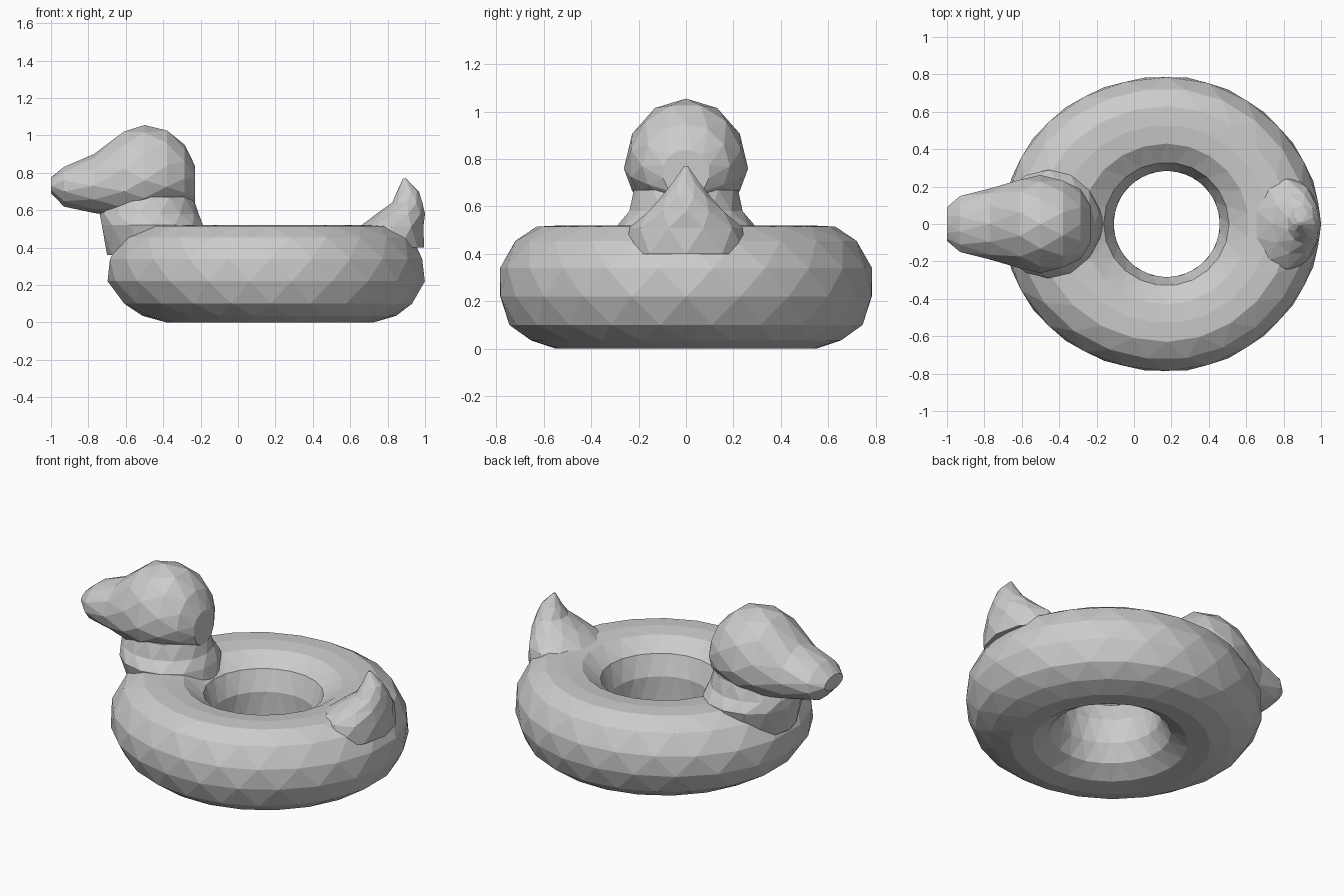
import bpy, bmesh
from math import sin, cos, pi

if "Cube" in bpy.data.objects:
    bpy.data.objects.remove(bpy.data.objects["Cube"])

grey = bpy.data.materials.new("light_grey")
grey.use_nodes = True
colour = (0.6, 0.6, 0.6, 1)
grey.diffuse_color = colour
grey.node_tree.nodes["Principled BSDF"].inputs["Base Color"].default_value = colour


def angles(i, n):
    """Angles of one section, turned half a step on every other section."""
    return [2 * pi * (j + 0.5 * (i % 2)) / n for j in range(n)]


def loft(name, sections, wrap=False):
    """Join equal sections with staggered flat triangles."""
    bm = bmesh.new()
    rows = [[bm.verts.new(p) for p in s] for s in sections]
    n = len(rows[0])
    for i in range(len(rows) if wrap else len(rows) - 1):
        a, b = rows[i], rows[(i + 1) % len(rows)]
        for j in range(n):
            k = (j + 1) % n
            if i % 2:
                bm.faces.new((a[j], a[k], b[k]))
                bm.faces.new((a[j], b[k], b[j]))
            else:
                bm.faces.new((a[j], a[k], b[j]))
                bm.faces.new((a[k], b[k], b[j]))
    if not wrap:
        bm.faces.new(rows[0])
        bm.faces.new(rows[-1])
    bmesh.ops.recalc_face_normals(bm, faces=bm.faces)
    mesh = bpy.data.meshes.new(name)
    bm.to_mesh(mesh)
    bm.free()
    mesh.materials.append(grey)
    ob = bpy.data.objects.new(name, mesh)
    bpy.context.collection.objects.link(ob)
    return ob


# Swim ring: flattened tube profile, swelling towards the chest and the tail
profile = [(.285, .17), (.285, .32), (.33, .44), (.43, .51), (.53, .52), (.63, .515),
           (.725, .455), (.785, .34), (.79, .22), (.745, .10), (.66, .035), (.55, 0),
           (.43, .01), (.335, .07)]


def ring_point(r, z, a):
    outer = (r - .285) / .5
    chest = .085 * max(0, -cos(a)) ** 2
    rump = .035 * max(0, cos(a)) ** 6
    r += outer * (chest + rump) * min(1, .3 + 3 * z)
    return (.175 + r * cos(a), r * sin(a), z)


loft("swim_ring", [[ring_point(r, z, a) for a in angles(i, 22)]
                   for i, (r, z) in enumerate(profile)], wrap=True)


def upright(name, sections, n):
    """Loft of level ovals: height, front x, back x, half width."""
    return loft(name, [[((x0 + x1) / 2 + (x1 - x0) / 2 * cos(a), w * sin(a), z)
                        for a in angles(i, n)]
                       for i, (z, x0, x1, w) in enumerate(sections)])


# Neck flaring into the ring
upright("neck", [(.36, -.70, -.15, .24), (.52, -.735, -.18, .29),
                 (.58, -.74, -.21, .245), (.67, -.70, -.235, .22)], 14)

# Pointed tail rising from the rump
upright("tail", [(.40, .62, .995, .26), (.51, .64, 1.0, .24), (.58, .74, 1.0, .165),
                 (.64, .82, .99, .105), (.70, .85, .967, .06), (.77, .882, .898, .008)], 10)

# Head and bill: x, bottom, widest height, top, half width
head = [(-1.0, .69, .73, .775, .09), (-.93, .615, .73, .835, .155),
        (-.77, .585, .73, .90, .19), (-.61, .555, .75, 1.03, .245),
        (-.50, .57, .76, 1.055, .262), (-.38, .595, .77, 1.035, .24),
        (-.285, .615, .77, .95, .185), (-.23, .63, .75, .84, .10)]
loft("head", [[(x, w * sin(a), mid + cos(a) * ((top - mid) if cos(a) > 0 else (mid - low)))
               for a in angles(i, 12)]
              for i, (x, low, mid, top, w) in enumerate(head)])
